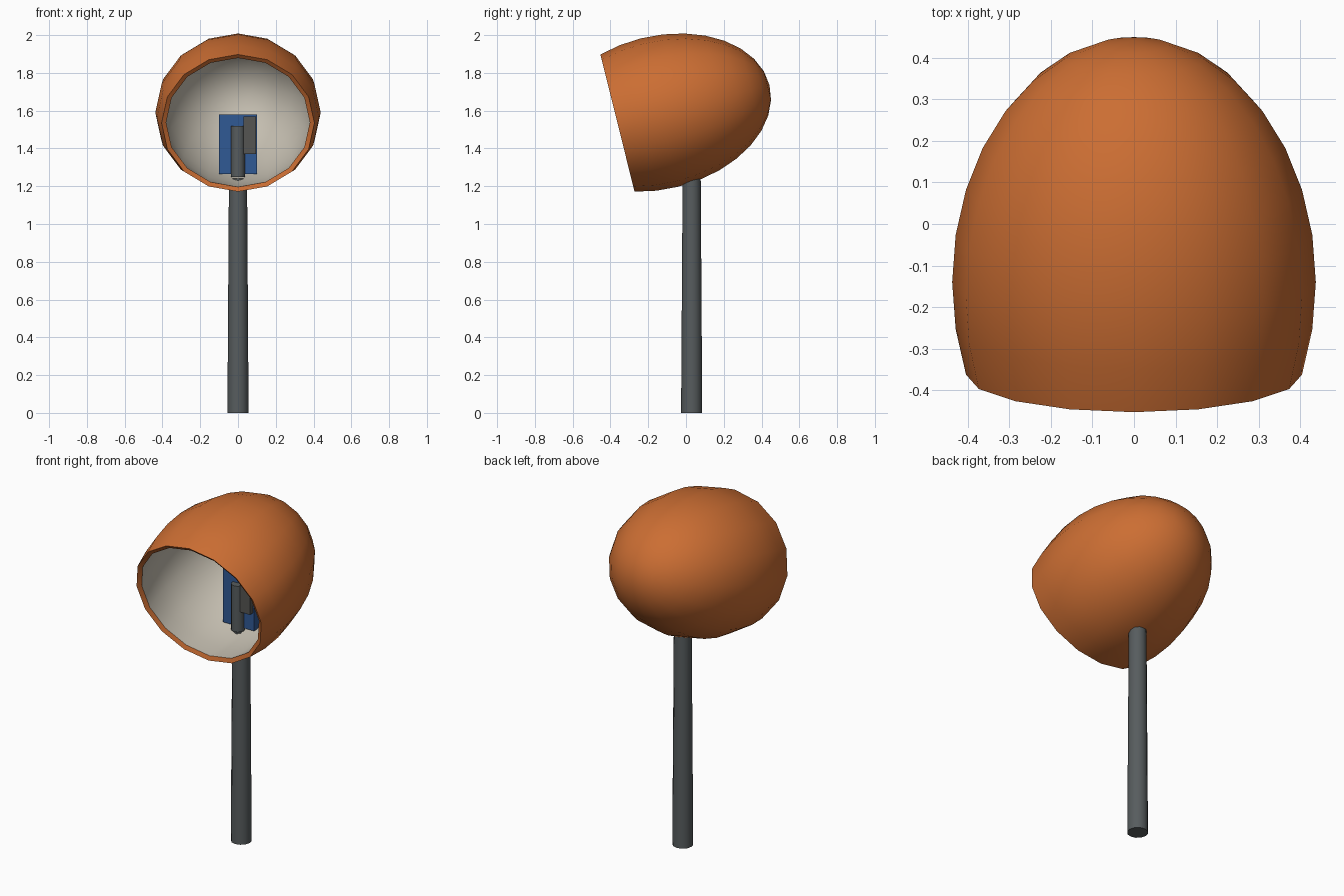
import bpy
import bmesh
import math
from mathutils import Matrix, Vector

cube = bpy.data.objects.get("Cube")
if cube:
    bpy.data.objects.remove(cube)


def material(name, rgb):
    mat = bpy.data.materials.new(name)
    mat.use_nodes = True
    mat.diffuse_color = (*rgb, 1)
    mat.node_tree.nodes["Principled BSDF"].inputs["Base Color"].default_value = (*rgb, 1)
    return mat


ORANGE = material("orange shell", (0.60, 0.155, 0.033))
CREAM = material("warm grey lining", (0.56, 0.52, 0.44))
STEEL = material("steel grey", (0.095, 0.108, 0.112))
BLUE = material("blue casing", (0.03, 0.10, 0.30))
DARK = material("dark grey", (0.09, 0.09, 0.085))


def finish(name, bm, mats):
    bmesh.ops.recalc_face_normals(bm, faces=bm.faces)
    mesh = bpy.data.meshes.new(name)
    bm.to_mesh(mesh)
    bm.free()
    obj = bpy.data.objects.new(name, mesh)
    bpy.context.collection.objects.link(obj)
    for mat in mats:
        mesh.materials.append(mat)
    bpy.ops.object.select_all(action='DESELECT')
    obj.select_set(True)
    bpy.context.view_layer.objects.active = obj
    bpy.ops.object.shade_smooth_by_angle(angle=math.radians(40))
    return obj


def rod(name, y, z0, z1, r0, r1, sides, mat):
    bm = bmesh.new()
    bmesh.ops.create_cone(bm, cap_ends=True, segments=sides, radius1=r0, radius2=r1,
                          depth=z1 - z0, matrix=Matrix.Translation((0, y, (z0 + z1) / 2)))
    return finish(name, bm, [mat])


def box(name, low, high, mat):
    low, high = Vector(low), Vector(high)
    bm = bmesh.new()
    bmesh.ops.create_cube(bm, size=1, matrix=Matrix.Translation((low + high) / 2)
                          @ Matrix.Diagonal((*(high - low), 1)))
    return finish(name, bm, [mat])


# Hood: a tilted, cut-off ellipsoid with a lining and a joining rim
SIDES, STEPS = 16, 10
AXES = Vector((0.438, 0.60, 0.405))
place = Matrix.Translation((0, -0.14, 1.59)) @ Matrix.Rotation(math.radians(14), 4, 'X')
bm = bmesh.new()


def half_shell(scale, index):
    rings = []
    for i in range(STEPS):
        lat = math.radians(-22.5 + 11.25 * i)
        ring = []
        for k in range(SIDES):
            a = math.tau * k / SIDES
            p = Vector((AXES.x * math.cos(lat) * math.cos(a), AXES.y * math.sin(lat),
                        AXES.z * math.cos(lat) * math.sin(a)))
            ring.append(bm.verts.new(place @ (p * scale)))
        rings.append(ring)
    tip = bm.verts.new(place @ Vector((0, AXES.y * scale, 0)))
    for lower, upper in zip(rings, rings[1:]):
        bridge(lower, upper, index)
    for k in range(SIDES):
        bm.faces.new((rings[-1][k], rings[-1][(k + 1) % SIDES], tip)).material_index = index
    return rings[0]


def bridge(a, b, index):
    for k in range(SIDES):
        n = (k + 1) % SIDES
        bm.faces.new((a[k], a[n], b[n], b[k])).material_index = index


outer_edge = half_shell(1.0, 0)
inner_edge = half_shell(0.94, 1)
bridge(outer_edge, inner_edge, 0)
finish("hood", bm, [ORANGE, CREAM])

# Post
rod("post", 0.03, 0, 1.24, 0.056, 0.048, 12, STEEL)

# Equipment inside the hood
box("back_casing", (-0.1, 0.005, 1.265), (0.1, 0.09, 1.58), BLUE)
rod("upright_tube", 0.0, 1.25, 1.52, 0.037, 0.037, 12, STEEL)
box("side_unit", (0.03, -0.025, 1.37), (0.095, 0.015, 1.57), DARK)
